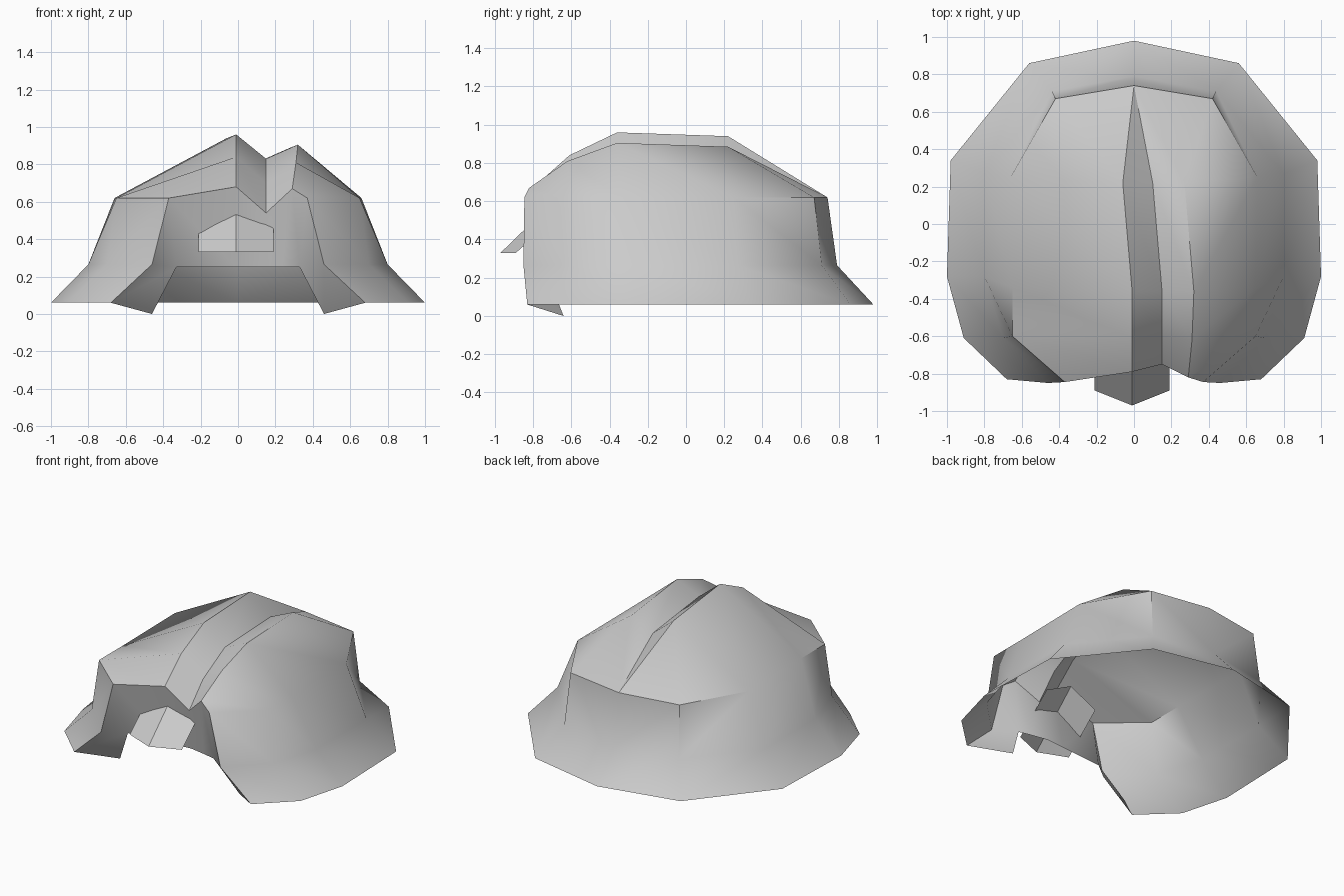
import bpy, bmesh, math

if "Cube" in bpy.data.objects:
    bpy.data.objects.remove(bpy.data.objects["Cube"])

# Half outlines from the back centre round to the front opening
RIM = [(0, .98), (.56, .86), (.98, .34), (1.0, -.28), (.91, -.61), (.68, -.83)]
FLARE = [(0, .79), (.44, .71), (.80, .27), (.80, -.28), (.70, -.61), (.46, -.85)]
BROW = [(0, .74), (.42, .67), (.66, .25), (.65, -.34), (.65, -.60), (.37, -.845)]
LEVELS = [(RIM, .06), (FLARE, .265), (BROW, .62)]

# Crown lines from back to front: left ridge, parting valley, right ridge
BACK = (0, .74, .62)
LEFT = [BACK, BACK, (-.06, .22, .94), (-.01, -.36, .96), (-.01, -.61, .84), (-.01, -.79, .68)]
VALLEY = [BACK, BACK, (.10, .22, .81), (.15, -.36, .83), (.15, -.60, .70), (.15, -.75, .54)]
RIGHT = [BACK, BACK, (.27, .22, .885), (.32, -.36, .905), (.31, -.62, .81), (.29, -.82, .67)]


def strip(bm, a, b):
    """Bridge two point rows with quads, dropping collapsed corners."""
    for i in range(len(a) - 1):
        corners = []
        for p in (a[i], a[i + 1], b[i + 1], b[i]):
            if p not in corners:
                corners.append(p)
        if len(corners) > 2:
            bm.faces.new([bm.verts.new(p) for p in corners])


def finish(bm, name, angle=44):
    bmesh.ops.remove_doubles(bm, verts=bm.verts, dist=.0005)
    bmesh.ops.recalc_face_normals(bm, faces=bm.faces)
    mesh = bpy.data.meshes.new(name)
    bm.to_mesh(mesh)
    bm.free()
    ob = bpy.data.objects.new(name, mesh)
    bpy.context.collection.objects.link(ob)
    bpy.ops.object.select_all(action='DESELECT')
    ob.select_set(True)
    bpy.context.view_layer.objects.active = ob
    bpy.ops.object.shade_smooth_by_angle(angle=math.radians(angle))
    return ob


# Hair shell: both sides, then the parting groove
bm = bmesh.new()
for side, ridge in ((-1, LEFT), (1, RIGHT)):
    rows = [[(side * x, y, z) for x, y in ring] for ring, z in LEVELS] + [ridge]
    for lower, upper in zip(rows, rows[1:]):
        strip(bm, lower, upper)
strip(bm, LEFT, VALLEY)
strip(bm, VALLEY, RIGHT)

# Hairline: turned-in band around the face opening, joined to the shell
temple = [(.68, -.83, .06), (.46, -.85, .265), (.37, -.845, .62)]
inner = [(.46, -.64, 0), (.33, -.74, .25), (.33, -.74, .25)]


def flip(pts):
    return [(-x, y, z) for x, y, z in pts]


outer_edge = flip(temple) + [LEFT[-1], VALLEY[-1], RIGHT[-1]] + temple[::-1]
inner_edge = flip(inner) + [(-.01, -.71, .25), (.13, -.70, .25), (.24, -.72, .25)] + inner[::-1]
strip(bm, outer_edge, inner_edge)
finish(bm, "hair_shell")

# Forelock: folded flap pushed out through the hairline
bm = bmesh.new()
strip(bm,
      [(-.21, -.89, .33), (-.01, -.97, .33), (.19, -.89, .33)],
      [(-.21, -.63, .56), (-.01, -.63, .66), (.19, -.63, .56)])
finish(bm, "forelock", 30)
